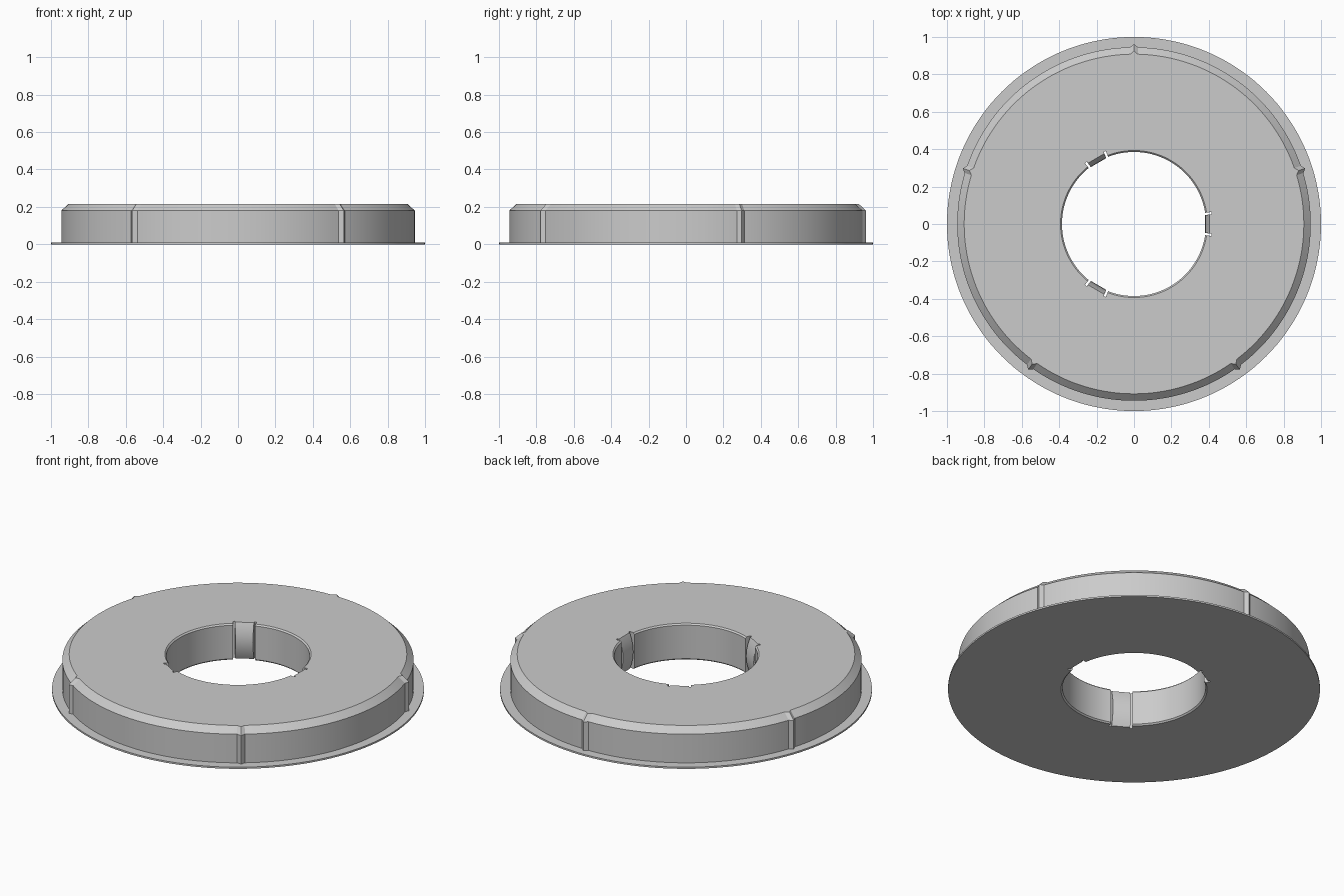
import bpy, bmesh, math

if "Cube" in bpy.data.objects:
    bpy.data.objects.remove(bpy.data.objects["Cube"])

HEIGHT = 0.215
RIBS = [math.radians(90 + 72 * k) for k in range(5)]
TABS = [math.radians(120 * k) for k in range(3)]
TAB_HALF, SLOT_HALF = 0.125, 0.155      # angular half widths of a clip and its slots
RIB_SHAPE = [(0.0, 0.017), (0.007, 0.012), (0.022, 0.0)]   # angle, rise
EPS = 0.0004


def offset(a, centres):
    """Smallest angle from a to any of the centres."""
    return min(abs((a - c + math.pi) % math.tau - math.pi) for c in centres)


def rib_rise(a):
    d = offset(a, RIBS)
    for (a0, h0), (a1, h1) in zip(RIB_SHAPE, RIB_SHAPE[1:]):
        if d <= a1:
            return h0 + (h1 - h0) * (d - a0) / (a1 - a0)
    return 0.0


def bore_radius(a, z):
    d = offset(a, TABS)
    if d < TAB_HALF:                    # flat clip bulging into the bore
        s = 2 * z / HEIGHT - 1
        return (0.379 + 0.026 * s * s) / math.cos(d)
    if d < SLOT_HALF:                   # slot beside the clip
        return 0.418
    edge = min(z, HEIGHT - z)           # small chamfer at both rims
    return 0.385 + max(0.0, 0.008 - edge)


def section(a):
    """Closed radial section of the ring at angle a, as (radius, z)."""
    b = rib_rise(a)
    pts = [(1.0, 0.0), (1.0, 0.01), (0.945 + b, 0.01),
           (0.945 + b, 0.18), (0.908 + b, HEIGHT)]
    for z in (HEIGHT, 0.207, 0.18, 0.145, 0.1075, 0.07, 0.035, 0.008, 0.0):
        pts.append((bore_radius(a, z), z))
    return pts


# Angles: an even division plus the exact edges of ribs, clips and slots
angles = {round(math.tau * i / 144, 5) for i in range(144)}
for c in RIBS:
    for d, _ in RIB_SHAPE:
        angles |= {round((c + s * d) % math.tau, 5) for s in (-1, 1)}
for c in TABS:
    for d in (TAB_HALF, SLOT_HALF):
        angles |= {round((c + s * (d + e)) % math.tau, 5)
                   for s in (-1, 1) for e in (-EPS, EPS)}
angles = sorted(angles)

# Flanged ring: sweep the section around the axis
bm = bmesh.new()
rings = [[bm.verts.new((r * math.cos(a), r * math.sin(a), z)) for r, z in section(a)]
         for a in angles]
for i, ring in enumerate(rings):
    nxt = rings[(i + 1) % len(rings)]
    for j in range(len(ring)):
        k = (j + 1) % len(ring)
        bm.faces.new((ring[j], nxt[j], nxt[k], ring[k]))
bmesh.ops.recalc_face_normals(bm, faces=bm.faces)
mesh = bpy.data.meshes.new("flanged_ring")
bm.to_mesh(mesh)
bm.free()

obj = bpy.data.objects.new("flanged_ring", mesh)
bpy.context.collection.objects.link(obj)
grey = bpy.data.materials.new("light grey")
grey.diffuse_color = (0.6, 0.6, 0.6, 1.0)
grey.use_nodes = True
grey.node_tree.nodes["Principled BSDF"].inputs["Base Color"].default_value = grey.diffuse_color
mesh.materials.append(grey)

bpy.context.view_layer.objects.active = obj
obj.select_set(True)
bpy.ops.object.shade_smooth_by_angle(angle=math.radians(22))
